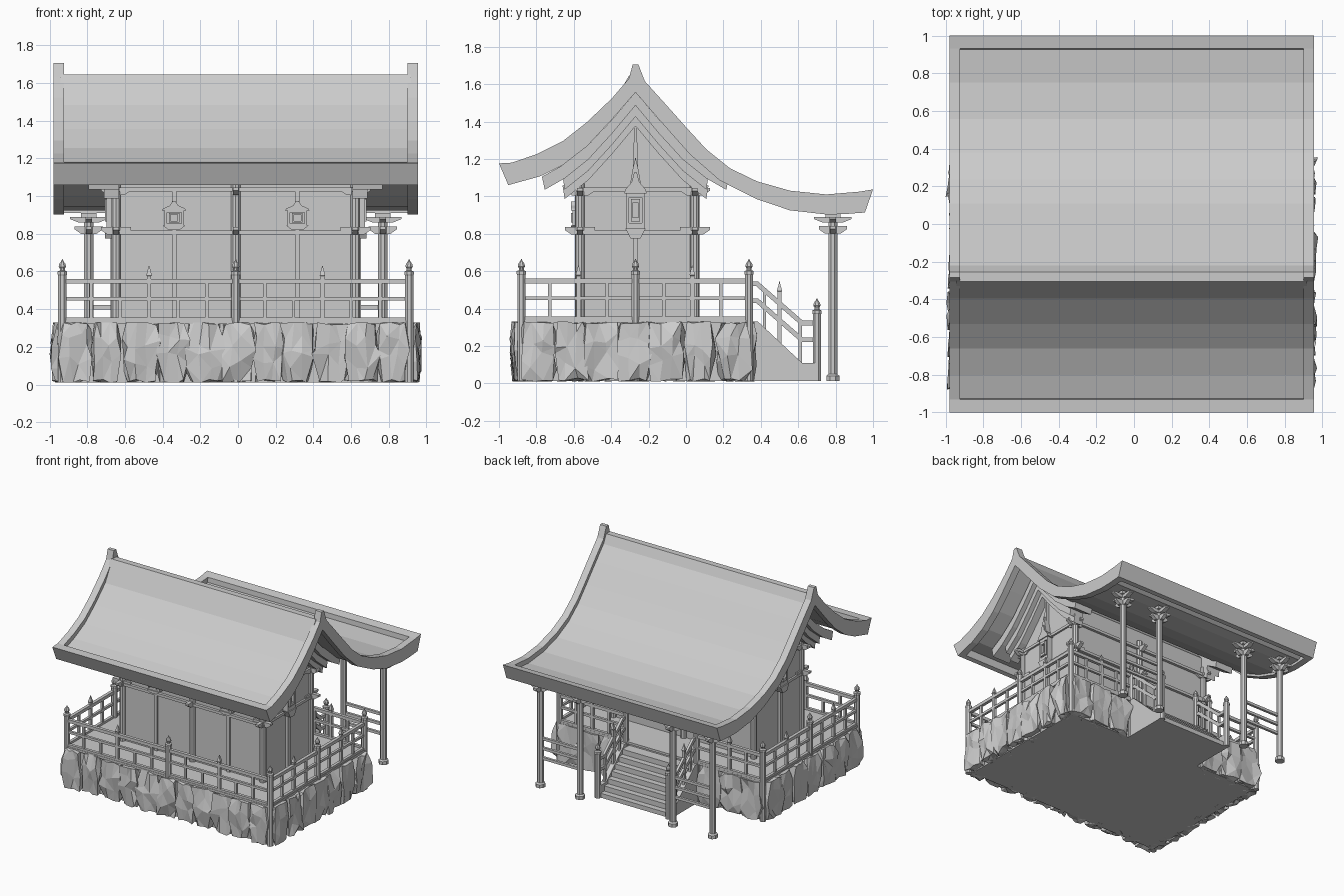
import bpy, bmesh, math, random
from mathutils import Vector, Matrix

if "Cube" in bpy.data.objects:
    bpy.data.objects.remove(bpy.data.objects["Cube"])

random.seed(7)
CX = -0.012          # model's own symmetry plane
YR = -0.27           # ridge line
SIDES = (-1, 1)


def finish(bm, name, smooth=False):
    bmesh.ops.recalc_face_normals(bm, faces=bm.faces)
    me = bpy.data.meshes.new(name)
    bm.to_mesh(me)
    bm.free()
    ob = bpy.data.objects.new(name, me)
    ob.location.x = CX
    bpy.context.collection.objects.link(ob)
    return ob


def prism(bm, pts, axis, a, b):
    """Extrude a profile: axis x takes (y,z) points, axis y takes (x,z)."""
    put = (lambda p, t: (t, p[0], p[1])) if axis == 'x' else (lambda p, t: (p[0], t, p[1]))
    v = [[bm.verts.new(put(p, t)) for p in pts] for t in (a, b)]
    n = len(pts)
    bm.faces.new(v[0])
    bm.faces.new(v[1][::-1])
    for i in range(n):
        j = (i + 1) % n
        bm.faces.new((v[0][i], v[0][j], v[1][j], v[1][i]))


def box(bm, x0, x1, y0, y1, z0, z1):
    prism(bm, [(x0, z0), (x1, z0), (x1, z1), (x0, z1)], 'y', y0, y1)


def lathe(bm, x, y, prof, n=8):
    rings = [[bm.verts.new((x + r * math.cos((i + .5) * math.tau / n),
                            y + r * math.sin((i + .5) * math.tau / n), z))
              for i in range(n)] for r, z in prof]
    bm.faces.new(rings[0])
    bm.faces.new(rings[-1])
    for a, b in zip(rings, rings[1:]):
        for i in range(n):
            j = (i + 1) % n
            bm.faces.new((a[i], a[j], b[j], b[i]))


def bracket(bm, x, y, z, axis, half=.085, w=.03, h=.04):
    c, o = (x, y) if axis == 'y' else (y, x)
    prof = [(-half, z + h), (-half, z + h * .6), (-half * .55, z), (half * .55, z),
            (half, z + h * .6), (half, z + h)]
    # the profile runs across the extrusion axis
    prism(bm, [(c + p, q) for p, q in prof], axis, o - w / 2, o + w / 2)


# Roof: curved profile with raised rim and recessed panel
TOP = [(-1, 1.176), (-.93, 1.18), (-.80, 1.225), (-.66, 1.294), (-.53, 1.396), (-.396, 1.524),
       (-.305, 1.63), (-.285, 1.706), (-.255, 1.706), (-.22, 1.615), (-.123, 1.508), (0, 1.37),
       (.11, 1.25), (.235, 1.15), (.38, 1.08), (.556, 1.03), (.75, 1.01), (.93, 1.025), (1, 1.037)]
BOT = [(.957, .914), (.85, .905), (.75, .903), (.556, .925), (.38, .984), (.18, 1.085), (.02, 1.225),
       (-.14, 1.406), (YR, 1.556), (-.406, 1.40), (-.53, 1.267), (-.66, 1.166), (-.78, 1.107), (-.95, 1.06)]
bm = bmesh.new()
for s in SIDES:
    prism(bm, TOP + BOT, 'x', s * .968, s * .912)
prism(bm, [(-1, 1.176), (-.93, 1.18), (-.92, 1.07), (-.95, 1.06)], 'x', -.968, .968)
prism(bm, [(1, 1.037), (.93, 1.025), (.92, .91), (.957, .914)], 'x', -.968, .968)
finish(bm, "roof_rim")
bm = bmesh.new()
top = [(y, z - .04 if abs(y - YR) > .05 else 1.645) for y, z in TOP[1:-1]]
bot = [(y, z + .02) for y, z in BOT[1:-1]]
prism(bm, top + bot, 'x', -.93, .93)
finish(bm, "roof_panel")

# Nested gable boards under each roof end
bm = bmesh.new()
curve = [(0, 1.556), (.13, 1.405), (.26, 1.267), (.39, 1.166), (.50, 1.105)]
for shift, n, x1 in ((0, 5, .78), (.06, 4, .74), (.11, 4, .70)):
    half = curve[:n]
    line = [(YR - d, z - shift) for d, z in half[::-1]] + [(YR + d, z - shift) for d, z in half[1:]]
    low = [(y * .97 + YR * .03, z - .07) for y, z in line[::-1]]
    for s in SIDES:
        prism(bm, line + low, 'x', s * .62, s * x1)
finish(bm, "gable_boards")

# House walls with gable top
bm = bmesh.new()
prism(bm, [(-.565, .33), (.045, .33), (.045, 1.19), (YR, 1.53), (-.565, 1.22)], 'x', -.64, .64)
finish(bm, "house_walls")

# House columns, beams and bracket arms
bm = bmesh.new()
for x in (-.635, 0, .635):
    for y in (-.567, .047):
        lathe(bm, x, y, [(.026, .33), (.026, 1.1)], 10)
finish(bm, "house_columns")
bm = bmesh.new()
for z, e in ((.795, .0), (1.025, .04)):
    for y in (-.567, .047):
        box(bm, -.66 - e, .66 + e, y - .02, y + .02, z, z + .022)
    for s in SIDES:
        box(bm, s * .635 - .02, s * .635 + .02, -.60, .08, z, z + .022)
finish(bm, "house_beams")
bm = bmesh.new()
for z in (.795, 1.005):
    for y in (-.567, .047):
        for x in (-.635, 0, .635):
            bracket(bm, x, y, z, 'x', .08)
            if x:
                bracket(bm, x, y, z, 'y', .08)
finish(bm, "house_brackets")


# Wall lanterns: stacked outlines around a square window
def lantern(bm, c, z, axis, wall, d, sx, sz):
    def layer(pts, depth):
        prism(bm, [(c + px * sx, z + pz * sz) for px, pz in pts], axis, wall, wall + d * depth)

    def frame(w, h, t, depth):
        layer([(-w, -h), (w, -h), (w, -h + t), (-w, -h + t)], depth)
        layer([(-w, h - t), (w, h - t), (w, h), (-w, h)], depth)
        for s in SIDES:
            layer([(s * w, -h + t), (s * (w - t), -h + t), (s * (w - t), h - t), (s * w, h - t)], depth)
    layer([(-.8, -.6), (.8, -.6), (.8, .6), (-.8, .6)], .6)
    frame(.8, .65, .2, .85)
    frame(.42, .4, .14, 1)
    layer([(-1, .6), (1, .6), (.9, .75), (.35, 1.0), (.12, 1.35), (-.12, 1.35), (-.35, 1.0), (-.9, .75)], 1)
    layer([(-.9, -.65), (-.45, -1), (.45, -1), (.9, -.65)], 1)


bm = bmesh.new()
for x in (-.327, .327):
    lantern(bm, x, .885, 'y', -.565, -.05, .065, .065)
    box(bm, x - .012, x + .012, -.58, -.56, .33, 1.03)
finish(bm, "front_lanterns")
bm = bmesh.new()
for s in SIDES:
    lantern(bm, YR, .925, 'x', s * .64, s * .055, .06, .15)
    prism(bm, [(YR - .014, .33), (YR + .014, .33), (YR + .014, 1.12), (YR + .006, 1.41),
               (YR - .006, 1.41), (YR - .014, 1.12)], 'x', s * .63, s * .665)
    prism(bm, [(YR - .028, 1.07), (YR + .028, 1.07), (YR + .014, 1.15), (YR, 1.21), (YR - .014, 1.15)],
          'x', s * .64, s * .685)
finish(bm, "gable_lanterns")

# Platform and its rough stone facing
bm = bmesh.new()
box(bm, -.90, .90, -.86, .325, .012, .325)
box(bm, -.935, .935, -.895, .35, .322, .34)
finish(bm, "platform")


def rock(bm, x, y, w, d):
    new = bmesh.ops.create_cube(bm, size=1)['verts']
    edges = list({e for v in new for e in v.link_edges})
    bmesh.ops.subdivide_edges(bm, edges=edges, cuts=2, use_grid_fill=True)
    for v in bm.verts:
        if v.tag:
            continue
        v.tag = True
        p = v.co
        mid = abs(p.z) < .4
        k = random.uniform(.82, 1.12) if mid else random.uniform(.62, .95)
        z = .172 + p.z * .31 + (random.uniform(-.05, .05) if mid else random.uniform(-.012, .012))
        v.co = (x + p.x * w * k + random.uniform(-.012, .012),
                y + p.y * d * k + random.uniform(-.012, .012), min(max(z, .01), .33))


def rock_row(bm, a, b, n, place):
    step = (b - a) / n
    for i in range(n):
        place(bm, a + (i + .5) * step + random.uniform(-.015, .015), step * random.uniform(.9, 1.15))


bm = bmesh.new()
rock_row(bm, -.93, .93, 11, lambda m, t, w: rock(m, t, -.865, w, .125))
for s in SIDES:
    rock_row(bm, -.88, .33, 7, lambda m, t, w: rock(m, s * .905, t, .13, w))
    rock_row(bm, .36, .93, 3, lambda m, t, w: rock(m, s * t, .315, w, .11))
bmesh.ops.triangulate(bm, faces=[f for f in bm.faces if random.random() < .8])
finish(bm, "stone_facing")

# Fence posts with onion finials
def post(bm, x, y, z0, z1):
    lathe(bm, x, y, [(.024, z0), (.024, z1 - .085), (.027, z1 - .08), (.027, z1 - .065), (.014, z1 - .06),
                     (.014, z1 - .05), (.021, z1 - .04), (.018, z1 - .025), (.006, z1 - .01), (.002, z1)])


bm = bmesh.new()
for s in SIDES:
    for x, y in ((.92, -.88), (.92, YR), (.92, .337), (.32, .337)):
        post(bm, s * x, y, .012, .665)
    post(bm, s * .32, .70, .012, .455)
post(bm, 0, -.88, .012, .665)
finish(bm, "fence_posts")


# Fence spans: three rails, balusters, one pointed minor post
def span(bm, p, q):
    p, q = Vector(p), Vector(q)
    lo = (min(p.x, q.x), min(p.y, q.y))
    hi = (max(p.x, q.x), max(p.y, q.y))
    for z, r in ((.345, .012), (.455, .010), (.548, .013)):
        box(bm, lo[0] - r, hi[0] + r, lo[1] - r, hi[1] + r, z - r, z + r)
    n = 6 if (q - p).length > .7 else 4
    for i in range(1, n):
        c = p.lerp(q, i / n)
        if i == n // 2:
            lathe(bm, c.x, c.y, [(.016, .33), (.016, .575), (.021, .58), (.006, .62), (.002, .63)], 4)
        else:
            box(bm, c.x - .009, c.x + .009, c.y - .009, c.y + .009, .345, .548 if i % 2 else .455)


bm = bmesh.new()
for s in SIDES:
    span(bm, (0, -.88), (s * .92, -.88))
    span(bm, (s * .92, -.88), (s * .92, YR))
    span(bm, (s * .92, YR), (s * .92, .337))
    span(bm, (s * .92, .337), (s * .32, .337))
finish(bm, "fence_rails")

# Stairs, stringers and sloping handrails
bm = bmesh.new()
N = 7
for i in range(N):
    box(bm, -.30, .30, .32, .41 + i * .047, .012, .30 - i * .042)
finish(bm, "stair_steps")
bm = bmesh.new()
for s in SIDES:
    prism(bm, [(.34, .012), (.71, .012), (.71, .11), (.62, .11), (.385, .33), (.34, .33)], 'x', s * .30, s * .34)
    for dz in (0, -.09):
        z = .545 + dz
        prism(bm, [(.34, z), (.385, z), (.625, z - .21), (.70, z - .21), (.70, z - .235),
                   (.615, z - .235), (.375, z - .025), (.34, z - .025)], 'x', s * .31, s * .33)
    lathe(bm, s * .32, .50, [(.015, .21), (.015, .49), (.02, .495), (.006, .53), (.002, .545)], 4)
    for y, zt in ((.42, .50), (.61, .33)):
        box(bm, s * .32 - .009, s * .32 + .009, y - .009, y + .009, zt - .24, zt)
finish(bm, "stair_rails")

# Porch columns with crossed brackets and paired rails
bm = bmesh.new()
for s in SIDES:
    for x in (.42, .78):
        lathe(bm, s * x, .785, [(.038, .012), (.038, .04), (.026, .05), (.026, .86)], 8)
        for axis in 'xy':
            bracket(bm, s * x, .785, .80, axis, .075)
            bracket(bm, s * x, .785, .86, axis, .10, .036, .03)
        box(bm, s * x - .04, s * x + .04, .745, .825, .885, .91)
finish(bm, "porch_columns")
bm = bmesh.new()
for s in SIDES:
    for z in (.25, .33, .41):
        box(bm, s * .60 - .18, s * .60 + .18, .775, .795, z - .011, z + .011)
finish(bm, "porch_rails")
